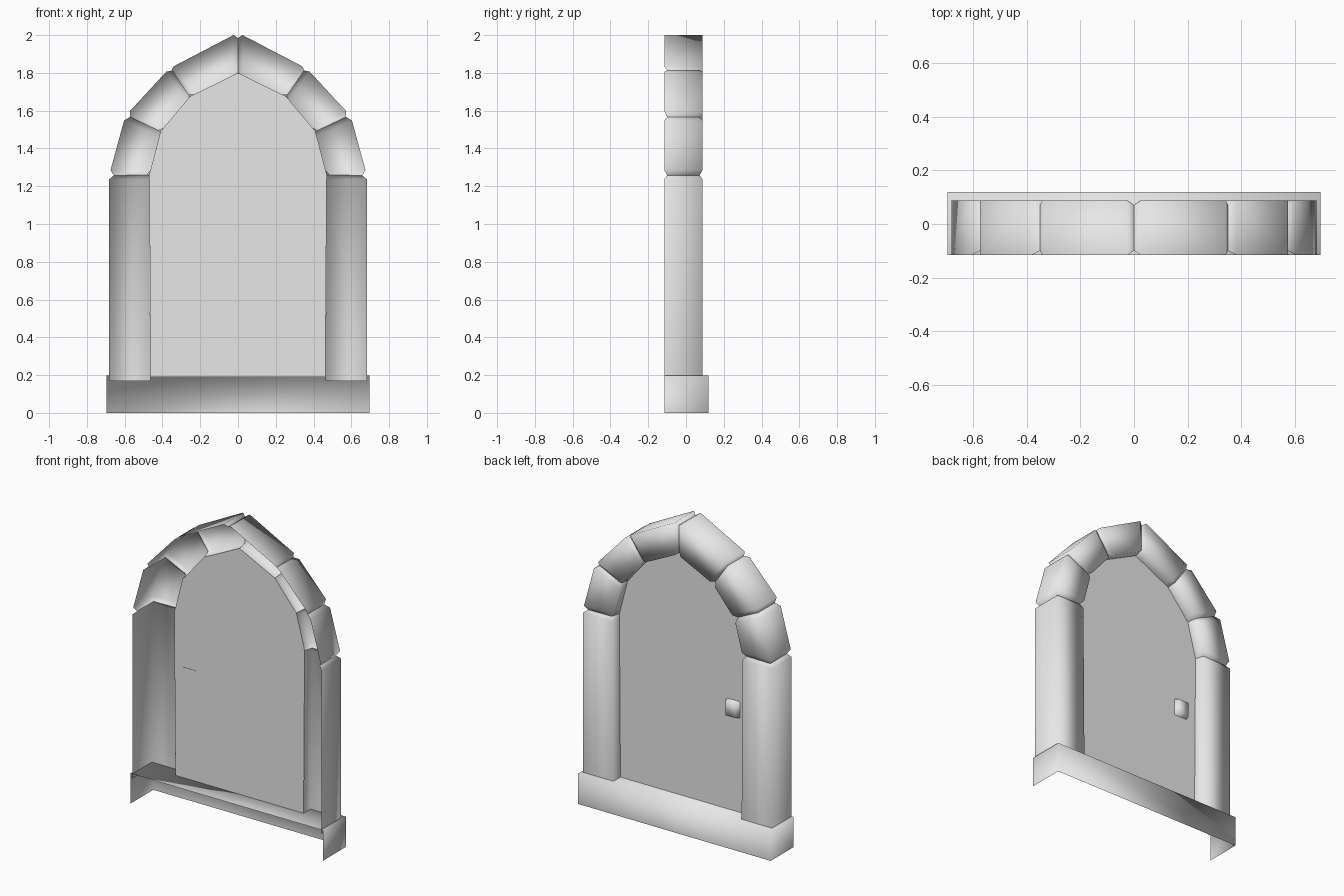
import bpy
import bmesh
from mathutils import Vector

cube = bpy.data.objects.get("Cube")
if cube:
    bpy.data.objects.remove(cube, do_unlink=True)

FRONT, BACK, DOOR_Y = -0.115, 0.087, 0.015
CHAMFER = 0.016

grey = bpy.data.materials.new("plain_grey")
grey.use_nodes = True
COLOUR = (0.8, 0.8, 0.8, 1)
grey.diffuse_color = COLOUR
grey.node_tree.nodes["Principled BSDF"].inputs["Base Color"].default_value = COLOUR


def make_object(name, bm, smooth=True, mirror=False):
    mesh = bpy.data.meshes.new(name)
    for face in bm.faces:
        face.smooth = smooth
    bm.to_mesh(mesh)
    bm.free()
    mesh.materials.append(grey)
    obj = bpy.data.objects.new(name, mesh)
    bpy.context.collection.objects.link(obj)
    if mirror:
        mod = obj.modifiers.new("mirror", 'MIRROR')
        mod.use_mirror_merge = False
    return obj


def ring(bm, outer, inner, rim, pinch):
    """Open section: outer front, outer back, inner back, inner rim at the door."""
    points = [(outer, FRONT + pinch), (outer, BACK - pinch),
              (inner, BACK - pinch), (rim, DOOR_Y)]
    return [bm.verts.new((p.x, y, p.y)) for p, y in points]


def stone(name, notch_a, full_a, full_b, notch_b, inner_a, inner_b, chamfer_a=CHAMFER):
    """Hollow stone, open at the front, with pinched ends."""
    na, fa, fb, nb, ia, ib = map(Vector, (notch_a, full_a, full_b, notch_b, inner_a, inner_b))
    step = (ib - ia).normalized() * 0.025
    bm = bmesh.new()
    rings = [ring(bm, na, ia + (na - ia).normalized() * chamfer_a, ia, chamfer_a),
             ring(bm, fa, ia + step, ia + step, 0),
             ring(bm, fb, ib - step, ib - step, 0),
             ring(bm, nb, ib + (nb - ib).normalized() * CHAMFER, ib, CHAMFER)]
    for low, high in zip(rings, rings[1:]):
        for i in range(3):
            bm.faces.new((low[i], low[i + 1], high[i + 1], high[i]))
    make_object(name, bm, mirror=True)


# Joints between the stones: notch on the outside, corner on the inside
notches = [(0.658, 1.257), (0.572, 1.567), (0.35, 1.813), (0, 1.985)]
corners = [(0.47, 1.26), (0.41, 1.49), (0.255, 1.675), (0, 1.8)]
spans = [((0.675, 1.285), (0.603, 1.548)),
         ((0.573, 1.597), (0.38, 1.806)),
         ((0.342, 1.834), (0.024, 2.0))]

# Side posts
stone("side_posts", (0.682, 0.17), (0.682, 0.19), (0.682, 1.237), notches[0],
      (0.462, 0.17), corners[0], 0)

# Arch stones
for i, part in enumerate(("lower", "middle", "top")):
    stone(part + "_arch_stones", notches[i], *spans[i], notches[i + 1],
          corners[i], corners[i + 1])

# Door panel
bm = bmesh.new()
side = [(0.462, 0.19)] + corners
outline = side + [(-x, z) for x, z in reversed(side[:-1])]
face = bm.faces.new([bm.verts.new((x, DOOR_Y, z)) for x, z in outline])
face.normal_update()
if face.normal.y < 0:
    face.normal_flip()
make_object("door_panel", bm, smooth=False)


def block(lo, hi):
    bm = bmesh.new()
    bmesh.ops.create_cube(bm, size=1)
    for v in bm.verts:
        v.co = [a + (b - a) * (c + 0.5) for a, b, c in zip(lo, hi, v.co)]
    bm.normal_update()
    return bm


# Threshold step, open at the front and underneath
bm = block((-0.695, FRONT, 0), (0.695, 0.12, 0.197))
hidden = [f for f in bm.faces if f.normal.y < -0.9 or f.normal.z < -0.9]
bmesh.ops.delete(bm, geom=hidden, context='FACES')
make_object("threshold", bm)

# Door knob on the back, its flat end just through the panel
bm = block((-0.4, 0.011, 0.81), (-0.305, 0.045, 0.92))
for v in bm.verts:
    if v.co.y > 0.03:
        v.co.x += 0.01 if v.co.x < -0.35 else -0.01
        v.co.z += 0.01 if v.co.z < 0.86 else -0.01
knob = make_object("door_knob", bm)
for poly in knob.data.polygons:
    poly.use_smooth = poly.normal.y > -0.9
